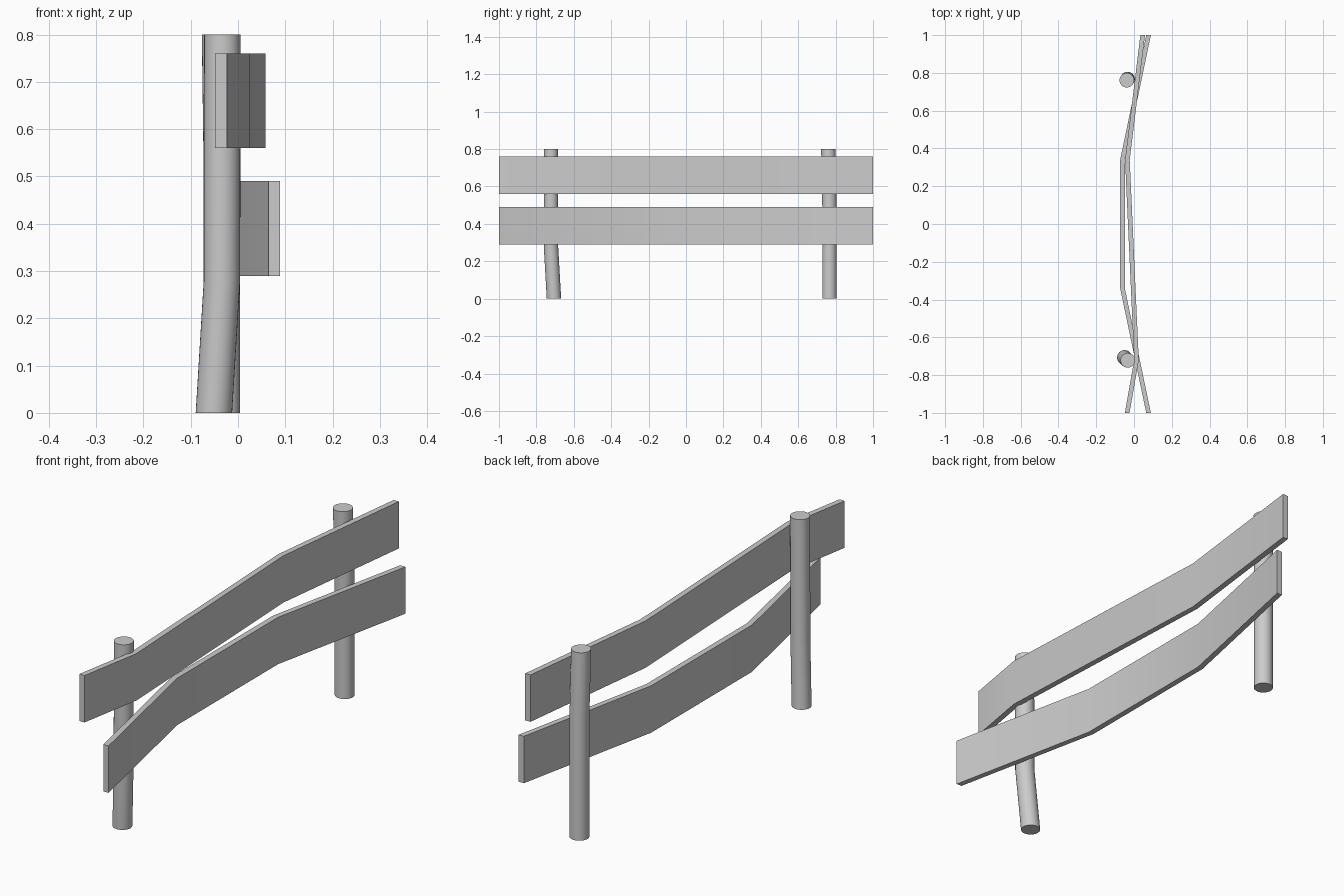
import bpy
import bmesh
from math import cos, sin, tau
from mathutils import Vector

cube = bpy.data.objects.get("Cube")
if cube:
    bpy.data.objects.remove(cube, do_unlink=True)

grey = bpy.data.materials.new("plain grey")
grey.use_nodes = True
GREY = (0.6, 0.6, 0.6, 1)
grey.diffuse_color = GREY
grey.node_tree.nodes["Principled BSDF"].inputs["Base Color"].default_value = GREY


def loft(name, sections):
    """Join matching cross-sections into a closed solid."""
    bm = bmesh.new()
    rings = [[bm.verts.new(p) for p in s] for s in sections]
    for a, b in zip(rings, rings[1:]):
        for i in range(len(a)):
            j = (i + 1) % len(a)
            bm.faces.new((a[i], a[j], b[j], b[i]))
    bm.faces.new(rings[0])
    bm.faces.new(rings[-1])
    bmesh.ops.recalc_face_normals(bm, faces=bm.faces)
    mesh = bpy.data.meshes.new(name)
    bm.to_mesh(mesh)
    bm.free()
    mesh.materials.append(grey)
    obj = bpy.data.objects.new(name, mesh)
    bpy.context.collection.objects.link(obj)
    bpy.ops.object.select_all(action="DESELECT")
    obj.select_set(True)
    bpy.context.view_layer.objects.active = obj
    bpy.ops.object.shade_smooth_by_angle()


def plank(name, path, bottom, height=0.2, thick=0.0245):
    """Board standing on edge that follows a bent path in plan."""
    h = thick / 2
    top = bottom + height
    loft(name, [[(x - h, y, bottom), (x + h, y, bottom),
                 (x + h, y, top), (x - h, y, top)] for x, y in path])


def post(name, path, radius=0.0385, sides=32):
    """Round post whose centre line passes through the path points."""
    ring = [Vector((cos(tau * i / sides), sin(tau * i / sides), 0)) * radius
            for i in range(sides)]
    loft(name, [[Vector(c) + r for r in ring] for c in path])


# Horizontal boards
plank("upper_plank", [(-0.036, -1), (0.013, -0.72), (-0.035, 0.34), (0.046, 1)], 0.56)
plank("lower_plank", [(0.077, -1), (-0.061, -0.34), (-0.061, 0.34), (0.077, 1)], 0.29)

# Slightly crooked posts
post("front_post", [(-0.051, -0.706, 0), (-0.034, -0.722, 0.28), (-0.033, -0.722, 0.8)])
post("back_post", [(-0.034, 0.767, 0), (-0.034, 0.767, 0.5), (-0.038, 0.761, 0.8)])
